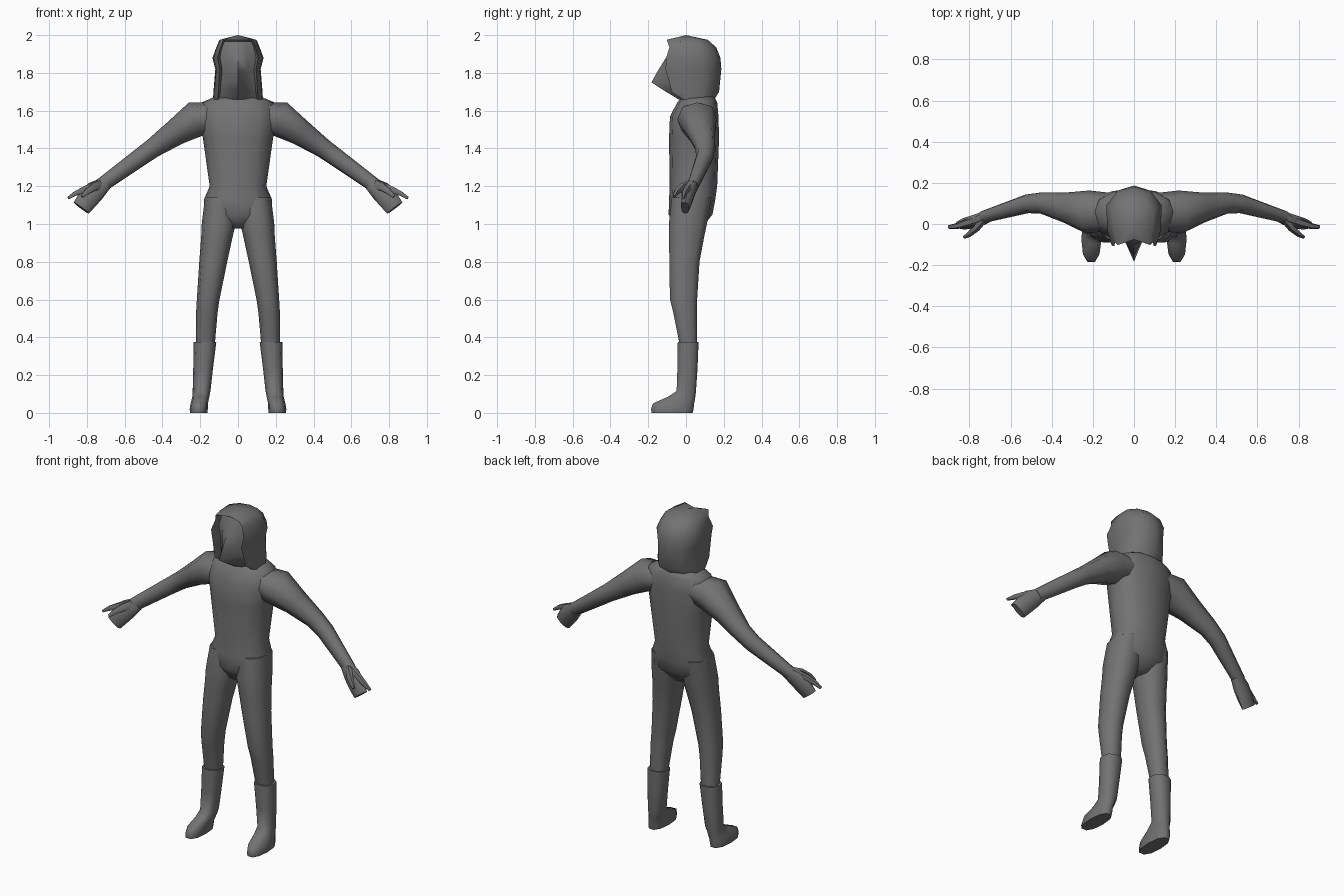
import bpy, bmesh, math
from mathutils import Vector

grey = bpy.data.materials.new("dark grey")
grey.diffuse_color = (0.17, 0.17, 0.17, 1)


def finish(name, bm, mirror=False, angle=60):
    """Turn a bmesh into a smooth-shaded object, optionally mirrored on x."""
    bmesh.ops.recalc_face_normals(bm, faces=bm.faces)
    me = bpy.data.meshes.new(name)
    bm.to_mesh(me)
    bm.free()
    me.materials.append(grey)
    ob = bpy.data.objects.new(name, me)
    bpy.context.collection.objects.link(ob)
    bpy.ops.object.select_all(action='DESELECT')
    ob.select_set(True)
    bpy.context.view_layer.objects.active = ob
    bpy.ops.object.shade_smooth_by_angle(angle=math.radians(angle))
    if mirror:
        ob.modifiers.new("mirror", 'MIRROR')
    return ob


def skin(bm, rings, closed=True):
    """Bridge neighbouring rings of points with quads."""
    vs = [[bm.verts.new(p) for p in r] for r in rings]
    n = len(vs[0])
    for a, b in zip(vs, vs[1:]):
        for i in range(n if closed else n - 1):
            j = (i + 1) % n
            bm.faces.new((a[i], a[j], b[j], b[i]))
    return vs


def oval(c, u, v, n, power=0.85):
    pts = []
    for i in range(n):
        a = math.tau * i / n
        s, t = math.cos(a), math.sin(a)
        s = math.copysign(abs(s) ** power, s)
        t = math.copysign(abs(t) ** power, t)
        pts.append(Vector(c) + u * s + v * t)
    return pts


def column(name, rows, n=12, mirror=False):
    """Upright loft from rows of (z, centre x, half width, front y, back y)."""
    bm = bmesh.new()
    vs = skin(bm, [oval((x, (f + b) / 2, z), Vector((w, 0, 0)),
                        Vector((0, (b - f) / 2, 0)), n) for z, x, w, f, b in rows])
    bm.faces.new(vs[0])
    bm.faces.new(vs[-1])
    return finish(name, bm, mirror)


def limb(name, rows, n=8):
    """Loft along a path from rows of (x, y, z, half height, half depth)."""
    bm = bmesh.new()
    pts = [Vector(r[:3]) for r in rows]
    rings = []
    for i, r in enumerate(rows):
        d = (pts[min(i + 1, len(pts) - 1)] - pts[max(i - 1, 0)]).normalized()
        side = (Vector((0, 1, 0)) - d * d.y).normalized()
        up = d.cross(side)
        rings.append(oval(pts[i], side * r[4], up * r[3], n))
    vs = skin(bm, rings)
    bm.faces.new(vs[0])
    bm.faces.new(vs[-1])
    return finish(name, bm, True)


# Body and legs
column("torso", [
    (0.975, 0, 0.06, -0.05, 0.08), (1.05, 0, 0.175, -0.092, 0.14),
    (1.13, 0, 0.18, -0.09, 0.155), (1.20, 0, 0.15, -0.086, 0.165),
    (1.45, 0, 0.185, -0.09, 0.175), (1.57, 0, 0.205, -0.085, 0.172),
    (1.645, 0, 0.19, -0.045, 0.165), (1.675, 0, 0.12, -0.02, 0.15)])
column("leg", [
    (1.14, 0.09, 0.085, -0.08, 0.14), (1.0, 0.102, 0.09, -0.095, 0.115),
    (0.93, 0.112, 0.083, -0.093, 0.10), (0.80, 0.131, 0.074, -0.092, 0.075),
    (0.60, 0.158, 0.06, -0.088, 0.062), (0.53, 0.165, 0.057, -0.07, 0.06),
    (0.36, 0.173, 0.05, -0.035, 0.06)], 10, True)
column("boot", [
    (0.375, 0.175, 0.06, -0.046, 0.069), (0.23, 0.185, 0.052, -0.048, 0.063),
    (0.115, 0.193, 0.047, -0.052, 0.055), (0.085, 0.197, 0.045, -0.10, 0.053),
    (0.05, 0.205, 0.046, -0.18, 0.048), (0.02, 0.208, 0.048, -0.19, 0.045),
    (0.0, 0.208, 0.046, -0.187, 0.04)], 10, True)

# Arms
limb("arm", [
    (0.10, 0.06, 1.575, 0.07, 0.09), (0.225, 0.058, 1.555, 0.095, 0.105),
    (0.33, 0.08, 1.485, 0.07, 0.075), (0.45, 0.102, 1.402, 0.052, 0.052),
    (0.52, 0.098, 1.352, 0.048, 0.046), (0.73, 0.035, 1.20, 0.038, 0.03)])

# Hands: a blunt palm and two thin digits
limb("palm", [
    (0.70, 0.042, 1.215, 0.036, 0.028), (0.755, 0.02, 1.175, 0.055, 0.032),
    (0.80, 0.005, 1.125, 0.055, 0.03), (0.83, -0.005, 1.085, 0.05, 0.022)])
limb("finger", [
    (0.74, 0.03, 1.205, 0.03, 0.025), (0.81, 0.005, 1.185, 0.018, 0.02),
    (0.86, -0.01, 1.162, 0.014, 0.015), (0.90, -0.015, 1.137, 0.008, 0.009)], 6)
limb("thumb", [
    (0.73, 0.025, 1.205, 0.03, 0.02), (0.765, -0.02, 1.195, 0.022, 0.018),
    (0.80, -0.05, 1.17, 0.016, 0.014), (0.825, -0.064, 1.145, 0.009, 0.008)], 6)

# Hood: open at the front, with edges folded inward
bm = bmesh.new()
rings = []
for z, w, f, b in [(1.66, 0.132, -0.02, 0.15), (1.70, 0.13, -0.075, 0.175),
                   (1.82, 0.12, -0.108, 0.187), (1.88, 0.135, -0.105, 0.182),
                   (1.935, 0.115, -0.088, 0.16), (1.975, 0.098, -0.102, 0.115)]:
    half = [(0.70 * w, f + 0.06), (0.80 * w, f), (0.96 * w, f * 0.4 + b * 0.05),
            (w, b * 0.5), (0.60 * w, b * 0.88)]
    row = half + [(0, b)] + [(-x, y) for x, y in reversed(half)]
    rings.append([Vector((x, y, z)) for x, y in row])
vs = skin(bm, rings, closed=False)
apex = bm.verts.new((0, 0, 2.0))
brim = bm.verts.new((0, -0.075, 1.975))
crown = vs[-1][1:-1]
for a, b in zip(crown, crown[1:]):
    bm.faces.new((a, b, apex))
bm.faces.new((crown[-1], brim, apex))
bm.faces.new((brim, crown[0], apex))
finish("hood", bm, angle=65)

# Face with a pointed beak, set back inside the hood
bm = bmesh.new()
rows = []
for z, side, mid, ridge in [(1.965, -0.03, -0.05, -0.06), (1.89, -0.045, -0.08, -0.10),
                            (1.81, -0.03, -0.07, -0.15), (1.75, -0.03, -0.06, -0.183),
                            (1.715, -0.03, -0.05, -0.13), (1.66, 0.0, -0.02, -0.04)]:
    rows.append([Vector(p) for p in ((-0.1, side, z), (-0.05, mid, z), (0, ridge, z),
                                     (0.05, mid, z), (0.1, side, z))])
skin(bm, rows, closed=False)
finish("face", bm)
